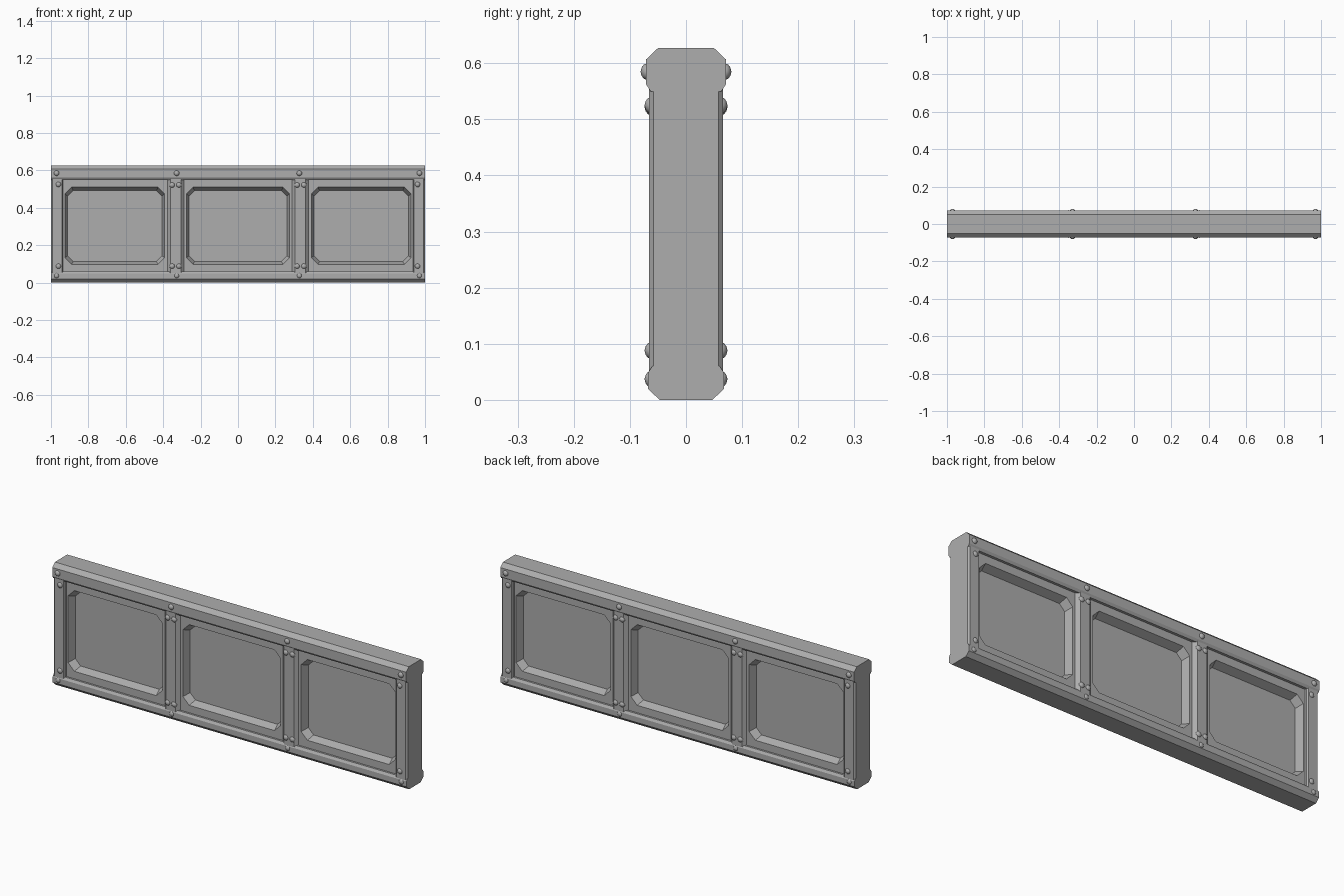
import bpy, bmesh, math
from mathutils import Matrix, Vector

cube = bpy.data.objects.get("Cube")
if cube:
    bpy.data.objects.remove(cube, do_unlink=True)

GREY = (0.42, 0.42, 0.42, 1)
steel = bpy.data.materials.new("grey steel")
steel.use_nodes = True
steel.diffuse_color = GREY
steel.node_tree.nodes["Principled BSDF"].inputs["Base Color"].default_value = GREY

H = 0.627        # overall height
FACE = 0.066     # half depth of the frame


def finish(bm, name, angle=35):
    bmesh.ops.recalc_face_normals(bm, faces=bm.faces)
    mesh = bpy.data.meshes.new(name)
    bm.to_mesh(mesh)
    bm.free()
    mesh.materials.append(steel)
    ob = bpy.data.objects.new(name, mesh)
    bpy.context.collection.objects.link(ob)
    bpy.ops.object.select_all(action='DESELECT')
    ob.select_set(True)
    bpy.context.view_layer.objects.active = ob
    bpy.ops.object.shade_smooth_by_angle(angle=math.radians(angle))
    return ob


def extrude_profile(name, points, start, end):
    """Close a list of 3D points into a face and sweep it from start to end."""
    bm = bmesh.new()
    face = bm.faces.new([bm.verts.new(Vector(p) + Vector(start)) for p in points])
    out = bmesh.ops.extrude_face_region(bm, geom=[face], use_keep_orig=True)
    verts = [v for v in out["geom"] if isinstance(v, bmesh.types.BMVert)]
    bmesh.ops.translate(bm, verts=verts, vec=Vector(end) - Vector(start))
    return finish(bm, name, 25)


# Top and bottom rails: chamfered outer edges, softened inner edges
def rail(name, outer, inner, half):
    s = 1 if inner > outer else -1
    side = [(half - 0.021, outer), (half, outer + s * 0.02),
            (half, inner - s * 0.012), (half - 0.008, inner)]
    pts = [(0, y, z) for y, z in side] + [(0, -y, z) for y, z in reversed(side)]
    extrude_profile(name, pts, (-1, 0, 0), (1, 0, 0))


rail("top_rail", H, 0.55, 0.071)
rail("bottom_rail", 0.0, 0.06, 0.068)


# Upright posts: chamfered sections swept vertically
def post(name, x0, x1, c0, c1):
    side = [(x0, FACE - c0), (x0 + c0, FACE), (x1 - c1, FACE), (x1, FACE - c1)]
    pts = [(x, y, 0) for x, y in side] + [(x, -y, 0) for x, y in reversed(side)]
    extrude_profile(name, pts, (0, 0, 0.02), (0, 0, H - 0.02))


post("right_end_post", -1, -0.935, 0.008, 0.006)
post("left_end_post", 0.935, 1, 0.006, 0.008)
post("right_divider", -0.382, -0.286, 0.02, 0.02)
post("left_divider", 0.286, 0.382, 0.02, 0.02)


# Recessed panels: flat surround, sloped cut-corner lip, flat sheet
def ring(bm, x0, x1, z0, z1, cut, y):
    pts = [(x0 + cut, z0), (x1 - cut, z0), (x1, z0 + cut), (x1, z1 - cut),
           (x1 - cut, z1), (x0 + cut, z1), (x0, z1 - cut), (x0, z0 + cut)]
    return [bm.verts.new((x, y, z)) for x, z in pts]


def panel(name, x0, x1):
    for label, s in (("front", -1), ("back", 1)):
        bm = bmesh.new()
        loops = [ring(bm, x0 - 0.02, x1 + 0.02, 0.04, 0.57, 0.01, s * 0.05),
                 ring(bm, x0 + 0.010, x1 - 0.010, 0.098, 0.51, 0.035, s * 0.05),
                 ring(bm, x0 + 0.024, x1 - 0.024, 0.113, 0.492, 0.03, s * 0.012)]
        for a, b in zip(loops, loops[1:]):
            for i in range(8):
                j = (i + 1) % 8
                bm.faces.new((a[i], a[j], b[j], b[i]))
        sheet = bm.faces.new(loops[-1])
        ob = finish(bm, f"{name}_{label}", 25)
        # an open sheet must face outward
        if ob.data.polygons[-1].normal.y * s < 0:
            ob.data.flip_normals()


panel("right_panel", -0.935, -0.382)
panel("middle_panel", -0.286, 0.286)
panel("left_panel", 0.382, 0.935)

# Rivets on both faces, near the corners and at each divider end
spots = []
for s in (-1, 1):
    spots += [(s * 0.97, 0.585, 0.069), (s * 0.97, 0.037, 0.062),
              (s * 0.96, 0.525, 0.062), (s * 0.96, 0.088, 0.062),
              (s * 0.328, 0.585, 0.069), (s * 0.328, 0.037, 0.062)]
    for dx in (-0.018, 0.018):
        spots += [(s * 0.334 + dx, 0.522, 0.062), (s * 0.334 + dx, 0.088, 0.062)]

bm = bmesh.new()
for x, z, y in spots:
    for s in (-1, 1):
        place = Matrix.Translation((x, s * y, z)) @ Matrix.Diagonal((1, 0.8, 1, 1))
        bmesh.ops.create_icosphere(bm, subdivisions=2, radius=0.015, matrix=place)
finish(bm, "rivets", 60)
